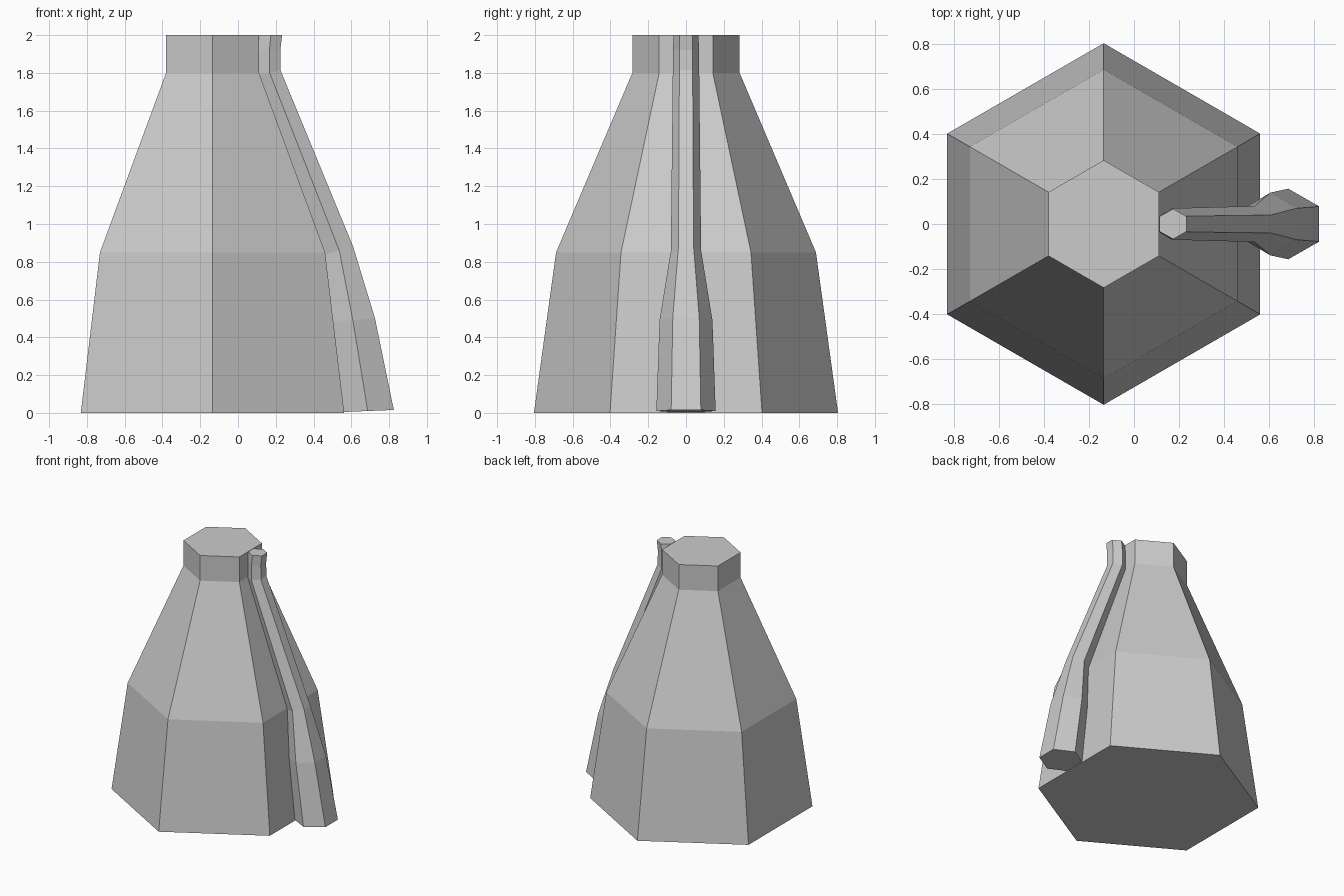
import bpy, bmesh
from math import sin, cos, pi
from mathutils import Vector

cube = bpy.data.objects.get("Cube")
if cube:
    bpy.data.objects.remove(cube)

grey = bpy.data.materials.new("plain grey")
grey.use_nodes = True
colour = (0.6, 0.6, 0.6, 1)
grey.diffuse_color = colour
grey.node_tree.nodes["Principled BSDF"].inputs["Base Color"].default_value = colour


def hex_loft(name, rings):
    """Skin hexagonal rings, each (centre x, z, half width x, half width y, tilt)."""
    bm = bmesh.new()
    loops = []
    for cx, z, hx, hy, tilt in rings:
        loop = []
        for i in range(6):
            a = pi / 6 + i * pi / 3
            dx = hx * cos(a) / cos(pi / 6)
            loop.append(bm.verts.new(Vector((cx + dx, hy * sin(a), z + tilt * dx))))
        loops.append(loop)
    for low, high in zip(loops, loops[1:]):
        for i in range(6):
            j = (i + 1) % 6
            bm.faces.new((low[i], low[j], high[j], high[i]))
    bm.faces.new(loops[0][::-1])
    bm.faces.new(loops[-1])
    bmesh.ops.recalc_face_normals(bm, faces=bm.faces)
    mesh = bpy.data.meshes.new(name)
    bm.to_mesh(mesh)
    bm.free()
    mesh.materials.append(grey)
    obj = bpy.data.objects.new(name, mesh)
    bpy.context.collection.objects.link(obj)
    return obj


# Tapered tower body with a straight neck
profile = [(0.0, 0.805), (0.85, 0.688), (1.8, 0.284), (2.0, 0.284)]
hex_loft("tower_body", [(-0.135, z, r * cos(pi / 6), r, 0) for z, r in profile])

# Pipe running down the side and flaring at the foot
hex_loft("side_pipe", [
    (0.687, 0.01, 0.138, 0.157, 0.04),
    (0.608, 0.49, 0.117, 0.140, 0.10),
    (0.536, 0.86, 0.073, 0.080, 0.30),
    (0.168, 1.80, 0.058, 0.070, 0.20),
    (0.166, 1.92, 0.058, 0.068, 0.0),
    (0.174, 2.0, 0.060, 0.067, 0.0),
])
